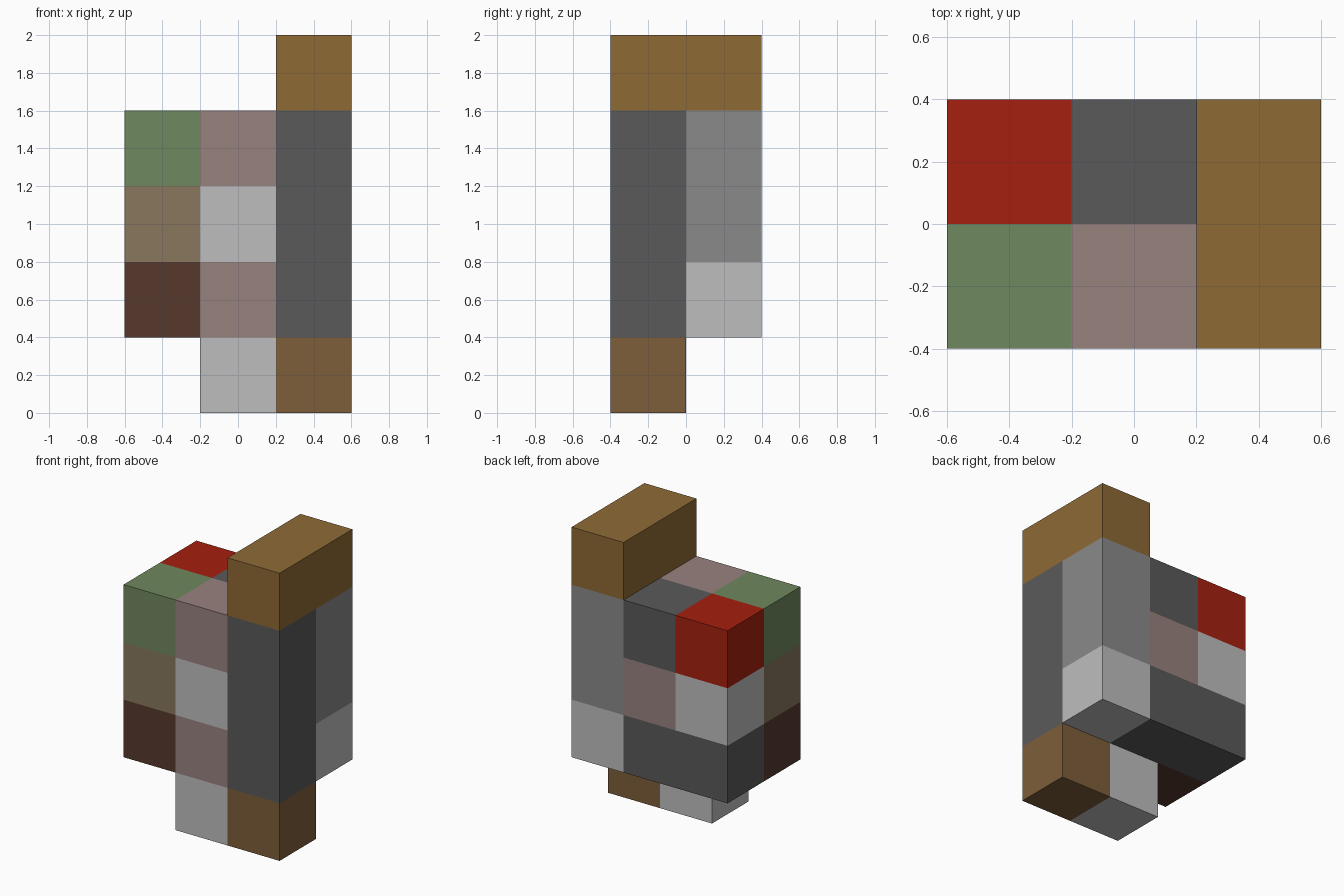
import bpy
import bmesh
from mathutils import Vector

default = bpy.data.objects.get("Cube")
if default:
    bpy.data.objects.remove(default, do_unlink=True)

UNIT = 0.4  # edge of one block
ORIGIN = Vector((-0.6, -0.4, 0.0))  # lower front right corner of the block grid


def linear(channel):
    c = channel / 255
    return c / 12.92 if c <= 0.04045 else ((c + 0.055) / 1.055) ** 2.4


def make_material(name, rgb):
    colour = (*[linear(c) for c in rgb], 1.0)
    mat = bpy.data.materials.new(name)
    mat.use_nodes = True
    mat.diffuse_color = colour
    shader = mat.node_tree.nodes["Principled BSDF"]
    shader.inputs["Base Color"].default_value = colour
    shader.inputs["Roughness"].default_value = 0.9
    return mat


PALETTE = {
    "golden brown": (143, 106, 53),
    "wood brown": (126, 94, 58),
    "dark brown": (87, 57, 44),
    "taupe": (136, 119, 92),
    "green": (111, 136, 95),
    "red": (165, 32, 14),
    "dusty pink": (152, 130, 127),
    "dark grey": (90, 90, 90),
    "mid grey": (138, 138, 138),
    "light grey": (190, 190, 190),
}
materials = {name: make_material(name, rgb) for name, rgb in PALETTE.items()}


def block(name, colour, cell, size=(1, 1, 1)):
    """Box that starts at a grid cell and spans a number of cells."""
    span = Vector(size) * UNIT
    corner = ORIGIN + Vector(cell) * UNIT
    bm = bmesh.new()
    bmesh.ops.create_cube(bm, size=1)
    bmesh.ops.scale(bm, vec=span, verts=bm.verts)
    mesh = bpy.data.meshes.new(name)
    bm.to_mesh(mesh)
    bm.free()
    mesh.materials.append(materials[colour])
    obj = bpy.data.objects.new(name, mesh)
    obj.location = corner + span / 2
    bpy.context.collection.objects.link(obj)


RIGHT, MIDDLE, LEFT = range(3)
FRONT, BACK = range(2)

# Feet
block("middle_foot", "light grey", (MIDDLE, FRONT, 0))
block("left_foot", "wood brown", (LEFT, FRONT, 0))

# Left tower and its cap
block("left_front_pillar", "dark grey", (LEFT, FRONT, 1), (1, 1, 3))
block("left_back_base", "light grey", (LEFT, BACK, 1))
block("left_back_pillar", "mid grey", (LEFT, BACK, 2), (1, 1, 2))
block("tower_cap", "golden brown", (LEFT, FRONT, 4), (1, 2, 1))

# Stacked columns, listed from the bottom up
COLUMNS = {
    "right_front": (RIGHT, FRONT, 1, ("dark brown", "taupe", "green")),
    "middle_front": (MIDDLE, FRONT, 1, ("dusty pink", "light grey", "dusty pink")),
    "right_back": (RIGHT, BACK, 2, ("light grey", "red")),
    "middle_back": (MIDDLE, BACK, 2, ("dusty pink", "dark grey")),
}
for name, (x, y, base, colours) in COLUMNS.items():
    for level, colour in enumerate(colours, start=base):
        height = ("lower", "centre", "upper")[level - 1]
        block(f"{name}_{height}_block", colour, (x, y, level))

# Wide slab under the back columns
block("back_base_slab", "dark grey", (RIGHT, BACK, 1), (2, 1, 1))
